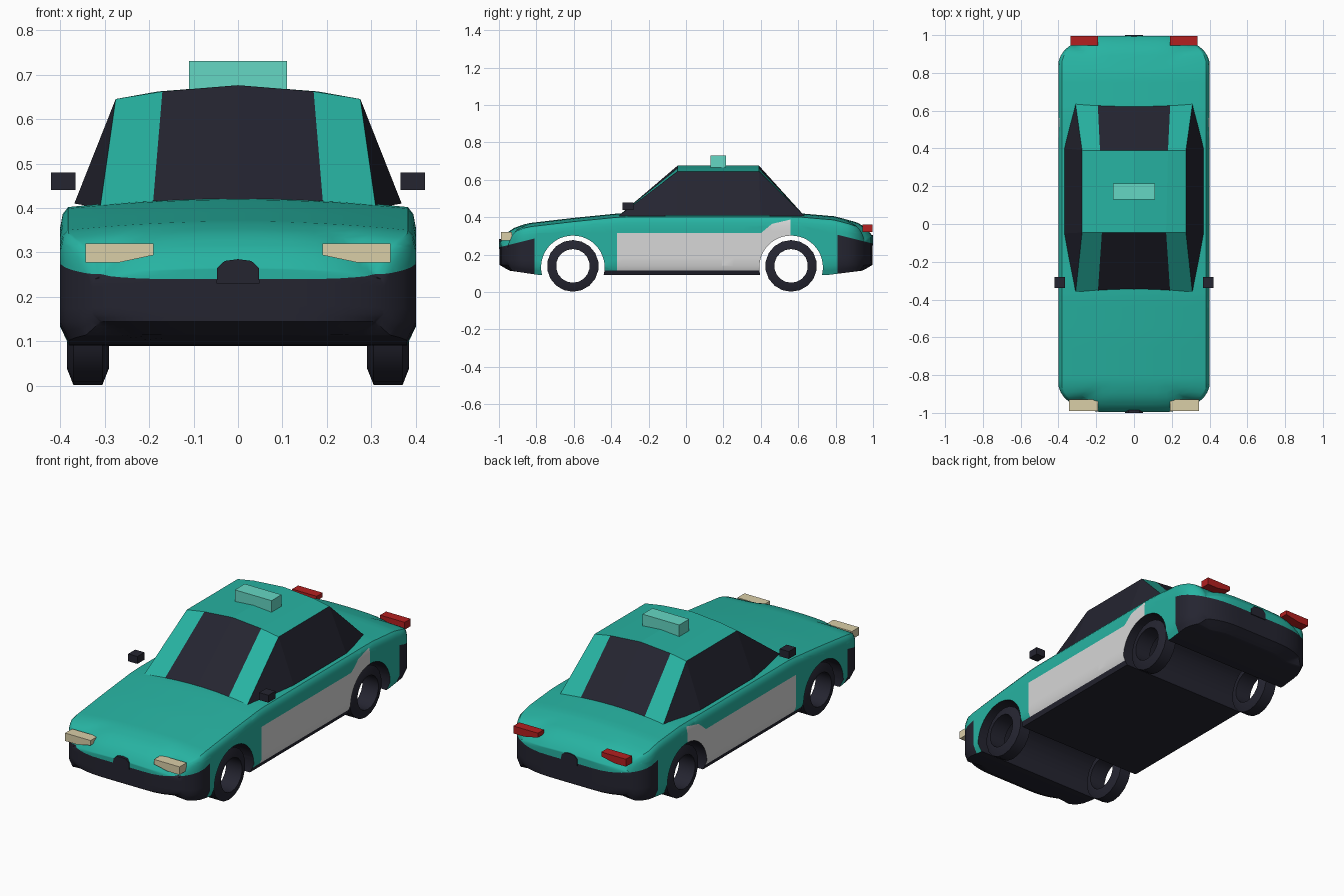
import bpy, bmesh, math
from mathutils import Vector

if "Cube" in bpy.data.objects:
    bpy.data.objects.remove(bpy.data.objects["Cube"], do_unlink=True)


def material(name, rgb):
    m = bpy.data.materials.new(name)
    m.use_nodes = True
    m.diffuse_color = (*rgb, 1)
    bsdf = m.node_tree.nodes["Principled BSDF"]
    bsdf.inputs["Base Color"].default_value = (*rgb, 1)
    bsdf.inputs["Roughness"].default_value = 0.7
    return m


teal = material("teal paint", (0.02, 0.45, 0.36))
dark = material("dark trim", (0.018, 0.018, 0.03))
white = material("white panel", (0.68, 0.68, 0.68))
cream = material("cream lamp", (0.7, 0.62, 0.39))
red = material("red lamp", (0.45, 0.014, 0.014))
mint = material("mint sign", (0.13, 0.68, 0.55))
TEAL, DARK, WHITE = 0, 1, 2


def make(name, bm, mats, smooth=None):
    bmesh.ops.recalc_face_normals(bm, faces=bm.faces[:])
    mesh = bpy.data.meshes.new(name)
    bm.to_mesh(mesh)
    bm.free()
    for m in mats:
        mesh.materials.append(m)
    ob = bpy.data.objects.new(name, mesh)
    bpy.context.collection.objects.link(ob)
    if smooth:
        shade(ob, smooth)
    return ob


def activate(ob):
    bpy.ops.object.select_all(action='DESELECT')
    ob.select_set(True)
    bpy.context.view_layer.objects.active = ob


def shade(ob, degrees):
    activate(ob)
    bpy.ops.object.shade_smooth_by_angle(angle=math.radians(degrees))


def box(name, lo, hi, mat):
    bm = bmesh.new()
    bmesh.ops.create_cube(bm, size=1)
    for v in bm.verts:
        v.co = [(a + b) / 2 + c * (b - a) for a, b, c in zip(lo, hi, v.co)]
    return make(name, bm, [mat])


def prism(name, outline, y0, y1, mat):
    """Extrude an x-z outline from y0 to y1."""
    bm = bmesh.new()
    face = bm.faces.new([bm.verts.new((x, y0, z)) for x, z in outline])
    ext = bmesh.ops.extrude_face_region(bm, geom=[face])["geom"]
    for v in ext:
        if isinstance(v, bmesh.types.BMVert):
            v.co.y = y1
    return make(name, bm, [mat])


def interp(pts, t):
    for (a, p), (b, q) in zip(pts, pts[1:]):
        if t <= b:
            return p + (q - p) * (t - a) / (b - a)
    return pts[-1][1]


def cut(bm, point, normal):
    bmesh.ops.bisect_plane(bm, geom=bm.verts[:] + bm.edges[:] + bm.faces[:],
                           dist=1e-5, plane_co=point, plane_no=Vector(normal).normalized())


# Body: a gridded block bent to the plan, the side profile and the section
TOP = [(-1, .265), (-.985, .29), (-.96, .318), (-.92, .345), (-.85, .368), (-.6, .397),
       (-.35, .422), (.6, .422), (.8, .405), (.92, .372), (.96, .347), (.985, .322), (1, .3)]
BOTTOM = [(-1, .145), (-.95, .115), (-.78, .09), (.75, .09), (.95, .115), (1, .145)]
SECTION = [(0, .95), (.16, 1), (.85, 1), (.95, .985), (1, .955)]
HALF_W, HALF_L, RX, RY = .4, .996, .25, .15


def bend(co):
    x, y, t = co
    top, low = interp(TOP, y), interp(BOTTOM, y)
    z = low + t * (top - low - .02 * x * x)
    px, py = abs(x) * HALF_W, abs(y) * HALF_L
    dx, dy = (px - HALF_W + RX) / RX, (py - HALF_L + RY) / RY
    if dx > 0 and dy > 0:
        k = max(dx, dy) / math.hypot(dx, dy)
        px, py = HALF_W - RX + dx * k * RX, HALF_L - RY + dy * k * RY
    px *= interp(SECTION, t)
    return math.copysign(px, x), math.copysign(py, y), z


bm = bmesh.new()
bmesh.ops.create_cube(bm, size=2)
for v in bm.verts:
    v.co.z = (v.co.z + 1) / 2
for i in range(-9, 10):
    cut(bm, (math.sin(i * math.pi / 20), 0, 0), (1, 0, 0))
for i in range(-23, 24):
    cut(bm, (0, math.sin(i * math.pi / 48), 0), (0, 1, 0))
for t in (.08, .16, .3, .45, .6, .75, .85, .9, .95, .98):
    cut(bm, (0, 0, t), (0, 0, 1))
for v in bm.verts:
    v.co = bend(v.co)

# Edges of the painted areas
for y in (-.81, -.37, .4, .46, .56, .81):
    cut(bm, (0, y, 0), (0, 1, 0))
for z in (.115, .315):
    cut(bm, (0, 0, z), (0, 0, 1))
FRONT_LINE, REAR_LINE, SLOPE = .24, .26, .25
cut(bm, (0, -HALF_L, FRONT_LINE), (0, -SLOPE, 1))
cut(bm, (0, HALF_L, REAR_LINE), (0, SLOPE, 1))
PANEL_TOP = [(-.37, .315), (.4, .315), (.46, .365), (.56, .388)]
for (ya, za), (yb, zb) in zip(PANEL_TOP[1:], PANEL_TOP[2:]):
    cut(bm, (0, ya, za), (0, za - zb, yb - ya))

bmesh.ops.recalc_face_normals(bm, faces=bm.faces[:])
for f in bm.faces:
    c, n = f.calc_center_median(), f.normal
    line = (FRONT_LINE if c.y < 0 else REAR_LINE) + SLOPE * (HALF_L - abs(c.y))
    if n.z < -.6 or (abs(c.y) > .81 and c.z < line) or (-.46 < c.y < .42 and c.z < .115):
        f.material_index = DARK
    elif abs(n.x) > .3 and -.37 < c.y < .56 and c.z < interp(PANEL_TOP, c.y):
        f.material_index = WHITE
body = make("body", bm, [teal, dark, white])

# Wheel arches run right across the body
AXLES = {"front": -.605, "rear": .562}
for end, y in AXLES.items():
    bpy.ops.mesh.primitive_cylinder_add(vertices=48, radius=.17, depth=1.2,
                                        location=(0, y, .132), rotation=(0, math.pi / 2, 0))
    cutter = bpy.context.object
    cutter.name = end + "_arch_cutter"
    cutter.hide_render = True
    for m in (teal, dark, white):
        cutter.data.materials.append(m)
    for p in cutter.data.polygons:
        p.material_index = DARK
    mod = body.modifiers.new("arch", 'BOOLEAN')
    mod.operation, mod.solver, mod.object = 'DIFFERENCE', 'EXACT', cutter
    activate(body)
    bpy.ops.object.modifier_apply(modifier=mod.name)
    bpy.data.objects.remove(cutter, do_unlink=True)
shade(body, 35)

# Cabin: half shell of roof, screens and side glass, mirrored
bm = bmesh.new()
rows = []
for y, xs, zs in ((-.37, (0, .192, .31), (.4, .4, .4)),
                  (-.045, (0, .17, .275), (.676, .662, .645)),
                  (.39, (0, .18, .275), (.676, .662, .645)),
                  (.64, (0, .192, .31), (.4, .4, .4))):
    rows.append([bm.verts.new((x, y, z)) for x, z in zip(xs, zs)])
for r, (a, b) in enumerate(zip(rows, rows[1:])):
    for c in range(2):
        f = bm.faces.new((a[c], a[c + 1], b[c + 1], b[c]))
        f.material_index = DARK if c == 0 and r != 1 else TEAL
sill = [bm.verts.new((.368, y, .41)) for y in (-.05, .4)]
edge = [row[2] for row in rows]
for verts in ((edge[0], sill[0], edge[1]), (edge[1], sill[0], sill[1], edge[2]),
              (edge[2], sill[1], edge[3])):
    bm.faces.new(verts).material_index = DARK
cabin = make("cabin", bm, [teal, dark])
mod = cabin.modifiers.new("mirror", 'MIRROR')
mod.use_clip = True
activate(cabin)
bpy.ops.object.modifier_apply(modifier=mod.name)
bm = bmesh.new()
bm.from_mesh(cabin.data)
bmesh.ops.recalc_face_normals(bm, faces=bm.faces[:])
if sum(f.normal.z for f in bm.faces) < 0:
    bmesh.ops.reverse_faces(bm, faces=bm.faces[:])
bm.to_mesh(cabin.data)
bm.free()

# Roof sign and the two centre badges of dark trim
box("roof_sign", (-.11, .13, .665), (.11, .215, .73), mint)
for end, s, low, high in (("front", -1, .23, .285), ("rear", 1, .25, .305)):
    prism(end + "_grille", [(-.048, low), (.048, low), (.047, high - .02), (.03, high - .004),
                            (0, high), (-.03, high - .004), (-.047, high - .02)],
          s * .984, s, dark)

# Wheels, lamps and mirrors on both sides
TYRE = [(.29, .09), (.29, .1), (.305, .138), (.37, .138), (.385, .1), (.385, .09)]
SEGMENTS = 18
for side, s in (("left", 1), ("right", -1)):
    for end, y in AXLES.items():
        bm = bmesh.new()
        rings = []
        for k in range(SEGMENTS):
            a = 2 * math.pi * k / SEGMENTS
            rings.append([bm.verts.new((s * x, y + r * math.sin(a), .14 - r * math.cos(a)))
                          for x, r in TYRE])
        for k, ring in enumerate(rings):
            nxt = rings[(k + 1) % SEGMENTS]
            for j in range(len(TYRE)):
                i = (j + 1) % len(TYRE)
                bm.faces.new((ring[j], ring[i], nxt[i], nxt[j]))
        make(f"{end}_{side}_wheel", bm, [dark], 25)
    prism(side + "_headlight", [(s * x, z) for x, z in (
        (.19, .32), (.343, .32), (.343, .277), (.27, .277), (.19, .294))], -.99, -.93, cream)
    prism(side + "_tail_light", [(s * x, z) for x, z in (
        (.19, .362), (.337, .362), (.337, .322), (.27, .322), (.19, .338))], .945, .996, red)
    xs = sorted((s * .365, s * .42))
    box(side + "_mirror", (xs[0], -.34, .44), (xs[1], -.28, .48), dark)
